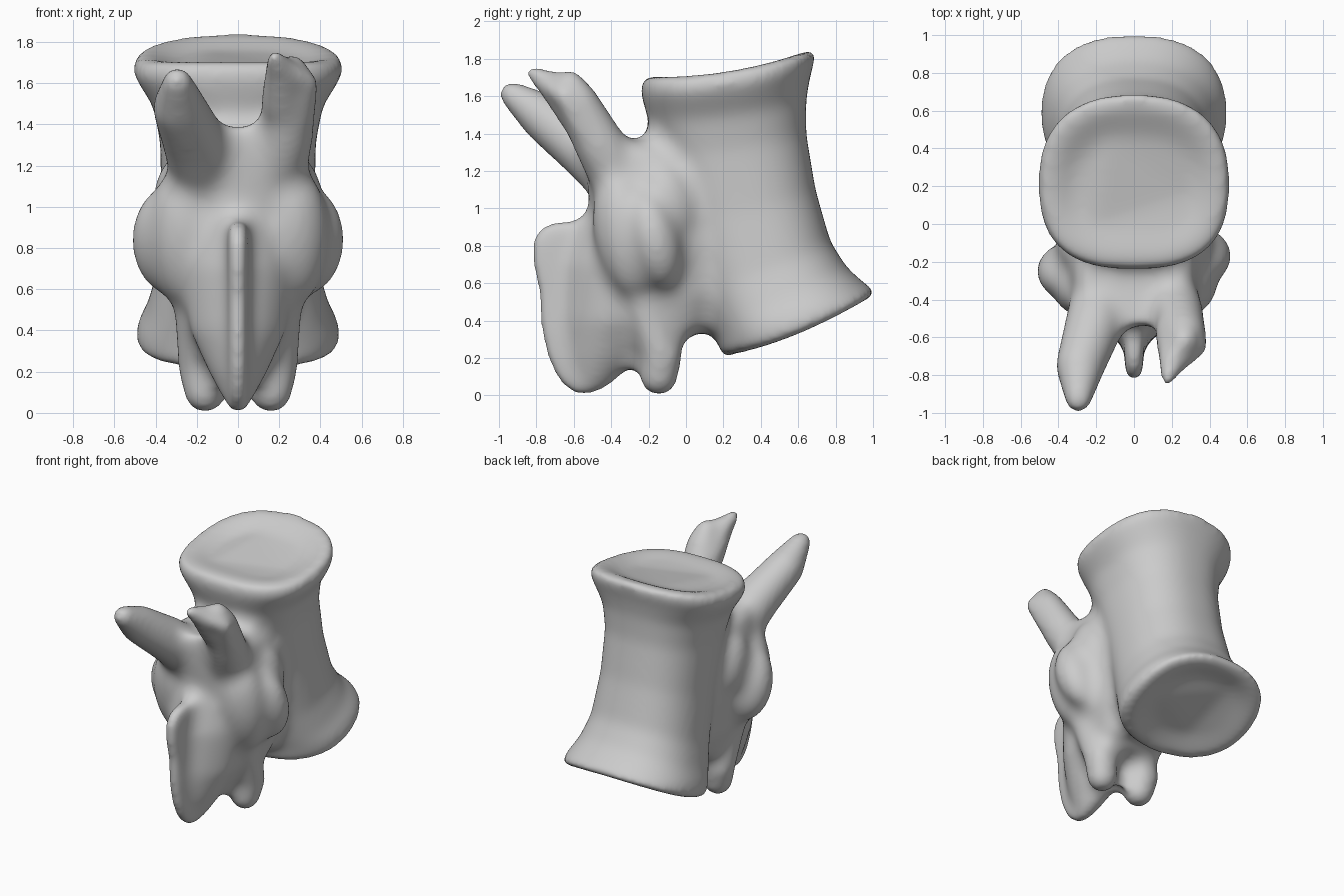
import bpy, bmesh, math
from mathutils import Vector, Matrix

bm = bmesh.new()


def loft(rings, back=(2, 2), front=(2, 2), sag=0.0, n=48):
    """Closed skin over rings (back_y, back_z, front_y, front_z, half_width).
    back / front give the corner squareness of each half at the first and last ring."""
    loops = []
    for k, (by, bz, fy, fz, w) in enumerate(rings):
        f = k / (len(rings) - 1)
        loop = []
        for i in range(n):
            a = 2 * math.pi * i / n
            c, s = math.cos(a), math.sin(a)
            p0, p1 = front if s > 0 else back
            p = 2 / (p0 + (p1 - p0) * f)
            u = math.copysign(abs(c) ** p, c)
            t = math.copysign(abs(s) ** p, s)
            loop.append(bm.verts.new((u * w, (by + fy) / 2 + t * (fy - by) / 2,
                                      (bz + fz) / 2 + t * (fz - bz) / 2 - sag * (1 - t * t))))
        loops.append(loop)
    for a, b in zip(loops, loops[1:]):
        for i in range(n):
            j = (i + 1) % n
            bm.faces.new((a[i], a[j], b[j], b[i]))
    bm.faces.new(loops[0][::-1])
    bm.faces.new(loops[-1])


def blob(center, radii, tilt=0.0):
    m = Matrix.Translation(center) @ Matrix.Rotation(tilt, 4, 'X') @ Matrix.Diagonal((*radii, 1))
    bmesh.ops.create_icosphere(bm, subdivisions=3, radius=1, matrix=m)


def limb(points, steps=7):
    """Tapered rounded limb through (x, y, z, radius) points."""
    for a, b in zip(points, points[1:]):
        for i in range(steps + 1):
            p = Vector(a).lerp(Vector(b), i / steps)
            blob(p[:3], (p[3],) * 3)


# Main body: leaning spool with flared, dished ends
loft([(0.38, .31, 0.82, .50, .28), (0.25, .215, 0.95, .505, .43),
      (0.19, .215, 1.02, .55, .495), (0.17, .31, 0.95, .60, .485),
      (0.13, .40, 0.86, .68, .44), (0.07, .58, 0.77, .82, .395),
      (-.03, .95, 0.69, 1.1, .37), (-.14, 1.3, 0.64, 1.40, .375),
      (-.20, 1.48, 0.64, 1.58, .41), (-.23, 1.58, 0.66, 1.70, .48),
      (-.24, 1.63, 0.68, 1.77, .51), (-.23, 1.69, 0.69, 1.84, .49),
      (-.17, 1.705, 0.61, 1.83, .42), (-.05, 1.69, 0.48, 1.76, .30)],
     back=(2.1, 2.8), front=(2.35, 2.4), sag=.035)

# Arch joined broadly to the back of the body
loft([(-.32, .28, 0.00, .30, .20), (-.42, .36, 0.10, .36, .25),
      (-.48, .55, 0.20, .55, .31), (-.50, .80, 0.20, .80, .345),
      (-.51, 1.0, 0.16, 1.0, .36), (-.53, 1.17, 0.10, 1.17, .34),
      (-.54, 1.31, 0.03, 1.27, .31), (-.53, 1.39, -.08, 1.32, .26)],
     back=(2.4, 2.4), front=(3.5, 4))

# Rear spine: thin plate and the wedge that flares into the arch
loft([(-.60, .01, -.50, .01, .04), (-.68, .08, -.40, .06, .046),
      (-.74, .2, -.28, .2, .048), (-.775, .35, -.2, .35, .05),
      (-.785, .55, -.2, .55, .05), (-.82, .7, -.2, .7, .05),
      (-.825, .83, -.2, .83, .05), (-.77, .905, -.2, .92, .048),
      (-.70, .925, -.2, .95, .04)], back=(4, 4), front=(4, 4))
loft([(-.60, .05, -.42, .05, .06), (-.65, .2, -.25, .2, .14),
      (-.66, .4, -.15, .4, .23), (-.64, .7, -.1, .7, .27),
      (-.56, .95, -.1, .95, .25)], back=(1.5, 1.5), front=(2, 2))

# Side lobes blended to the rear, and lower prongs, both sides
for s, y in ((-1, -.25), (1, -.17)):
    blob((s * .31, y, .84), (.205, .15, .28), math.radians(14))
    blob((s * .24, -.31, .86), (.20, .18, .36), math.radians(10))
    blob((s * .27, -.10, 1.02), (.14, .16, .24), math.radians(14))
    limb([(s * .20, -.22, .5, .11), (s * .18, -.13, .22, .11), (s * .16, -.145, .10, .10)])

# Left upper horn, long and swept back
limb([(-.15, -.32, 1.12, .17), (-.21, -.53, 1.31, .155),
      (-.285, -.75, 1.48, .13), (-.295, -.93, 1.61, .07)])

# Right upper horn, upright with a hooked, three-cornered tip
limb([(.15, -.32, 1.12, .17), (.23, -.46, 1.34, .135),
      (.265, -.58, 1.56, .115), (.265, -.62, 1.67, .07)])
limb([(.22, -.57, 1.5, .11), (.205, -.72, 1.66, .075), (.175, -.83, 1.73, .035)])
limb([(.28, -.53, 1.42, .09), (.335, -.65, 1.60, .055), (.2, -.78, 1.69, .04)])

mesh = bpy.data.meshes.new("vertebra")
bmesh.ops.recalc_face_normals(bm, faces=bm.faces)
bm.to_mesh(mesh)
bm.free()
bone = bpy.data.objects.new("vertebra", mesh)
bpy.context.collection.objects.link(bone)


def fuse():
    m = bone.modifiers.new("fuse", 'REMESH')
    m.mode = 'VOXEL'
    m.voxel_size = 0.018
    m.use_smooth_shade = True


def soften(iterations):
    m = bone.modifiers.new("soften", 'SMOOTH')
    m.factor = 0.5
    m.iterations = iterations


def offset(distance):
    m = bone.modifiers.new("offset", 'DISPLACE')
    m.mid_level = 0
    m.strength = distance


# Fuse all parts, then swell and shrink back to fillet the joints
fuse()
soften(6)
offset(.07)
fuse()
soften(10)
offset(-.067)
fuse()
soften(14)
